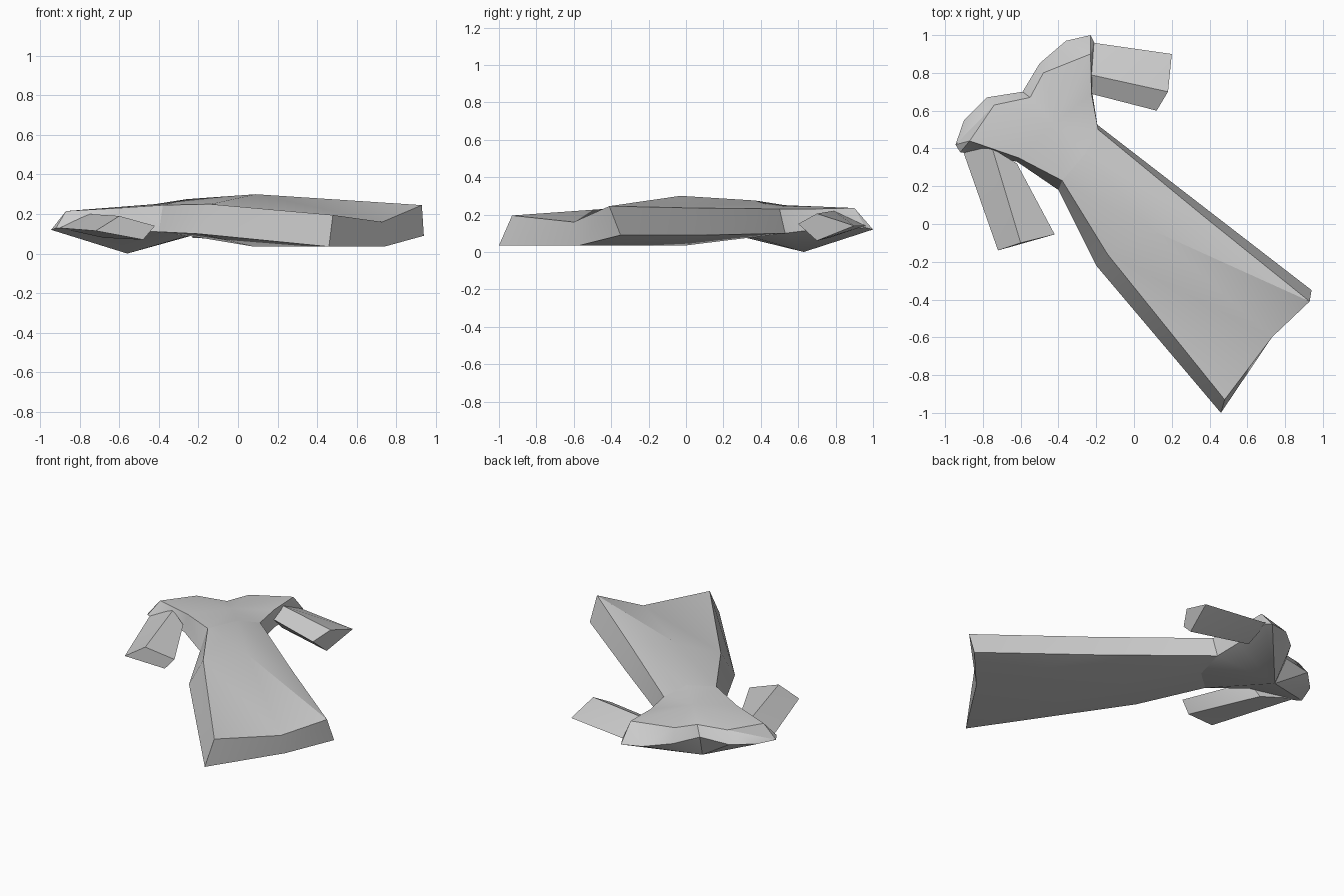
import bpy
import bmesh
import math

# Remove the default object if the scene has it
default = bpy.data.objects.get("Cube")
if default:
    bpy.data.objects.remove(default, do_unlink=True)

# The single cloth colour
cloth = bpy.data.materials.new("grey cloth")
cloth.use_nodes = True
colour = (0.6, 0.6, 0.6, 1.0)
cloth.diffuse_color = colour
cloth.node_tree.nodes["Principled BSDF"].inputs["Base Color"].default_value = colour


class Part:
    """A low-poly piece whose points are given in hundredths of a unit."""

    def __init__(self, name):
        self.name = name
        self.mesh = bmesh.new()
        self.points = {}

    def vertex(self, point):
        if point not in self.points:
            self.points[point] = self.mesh.verts.new([c / 100 for c in point])
        return self.points[point]

    def face(self, *points):
        # Repeated points collapse, so a quad may become a triangle
        unique = list(dict.fromkeys(points))
        if len(unique) > 2:
            self.mesh.faces.new([self.vertex(p) for p in unique])

    def loft(self, first, second, skip=()):
        count = len(first)
        for i in range(count):
            if i in skip:
                continue
            j = (i + 1) % count
            self.face(first[i], first[j], second[i])
            self.face(first[j], second[j], second[i])

    def fan(self, ring, centre):
        for i, point in enumerate(ring):
            self.face(ring[i - 1], point, centre)

    def finish(self, angle):
        bmesh.ops.recalc_face_normals(self.mesh, faces=self.mesh.faces)
        data = bpy.data.meshes.new(self.name)
        self.mesh.to_mesh(data)
        self.mesh.free()
        data.materials.append(cloth)
        obj = bpy.data.objects.new(self.name, data)
        bpy.context.collection.objects.link(obj)
        bpy.ops.object.select_all(action='DESELECT')
        obj.select_set(True)
        bpy.context.view_layer.objects.active = obj
        bpy.ops.object.shade_smooth_by_angle(angle=math.radians(angle))
        return obj


# Waist ring shared by skirt and bodice:
# top left, top ridge, top right, bottom right, bottom middle, bottom left
waist = [(-19, 50, 23), (-26, 37, 27.5), (-38, 23, 24.5),
         (-40, 18, 11), (-25, 32, 9), (-20, 53, 10)]
hip = [(37, 4, 23.5), (9, -3, 30), (-14, -16, 25),
       (-20, -22, 10), (8, 0, 3.5), (37, 9, 9)]
hem = [(93, -41, 24.5), (73, -60, 16), (48, -93, 19.5),
       (46, -100, 3.5), (74, -57, 3.5), (94, -35, 9)]

# Skirt: two lofted bands and a closed hem
skirt = Part("skirt")
skirt.loft(waist, hip)
skirt.loft(hip, hem)
skirt.face(hem[0], hem[1], hem[4], hem[5])
skirt.face(hem[1], hem[2], hem[3], hem[4])
skirt.finish(30)

# Bodice: lower rim and upper edge, running from the neck round the right
# shoulder, the waist and the left shoulder
rim = [(-59, 70, 15), (-78, 67, 14), (-90, 55, 13), (-94.5, 42, 12),
       (-92, 38, 13), (-62, 33, 12), waist[3], waist[4], waist[5],
       (-22, 69, 12), (-21, 96, 13), (-23, 100, 12),
       (-36, 97, 13), (-50, 85, 14)]
shoulder_right = (-74, 63, 21)
tip_right = (-87, 44, 21.5)
tip_left = (-23, 90, 23.5)
shoulder_left = (-48, 80, 22)
upper = [(-55, 67, 21), shoulder_right, shoulder_right, tip_right,
         tip_right, (-61, 35, 23), waist[2], waist[1], waist[0],
         (-22.5, 69, 23), tip_left, tip_left,
         shoulder_left, shoulder_left]

bodice = Part("bodice")
bodice.loft(rim, upper, skip=(6, 7))      # the waist stays open
bodice.fan(upper, (-42, 53, 25))
bodice.fan(rim, (-56, 63, 0))
bodice.finish(30)

# Sleeves: four-sided tubes, closed at the cuff
sleeves = {
    "right_sleeve": (
        [(-91, 40, 13), (-75, 40, 20), (-62, 32, 17), (-68, 35, 8)],
        [(-72, -14, 11.5), (-60, -10, 19), (-42, -5.5, 14), (-48, -7, 7)]),
    "left_sleeve": (
        [(-22, 96, 14), (-23, 79, 22), (-23, 69, 17), (-23, 78, 8)],
        [(20, 90, 14), (18, 70, 20.5), (12, 60, 15), (15, 70, 6)]),
}
for name, (armhole, cuff) in sleeves.items():
    sleeve = Part(name)
    sleeve.loft(armhole, cuff)
    sleeve.face(*armhole)
    sleeve.face(*cuff)
    sleeve.finish(20)
